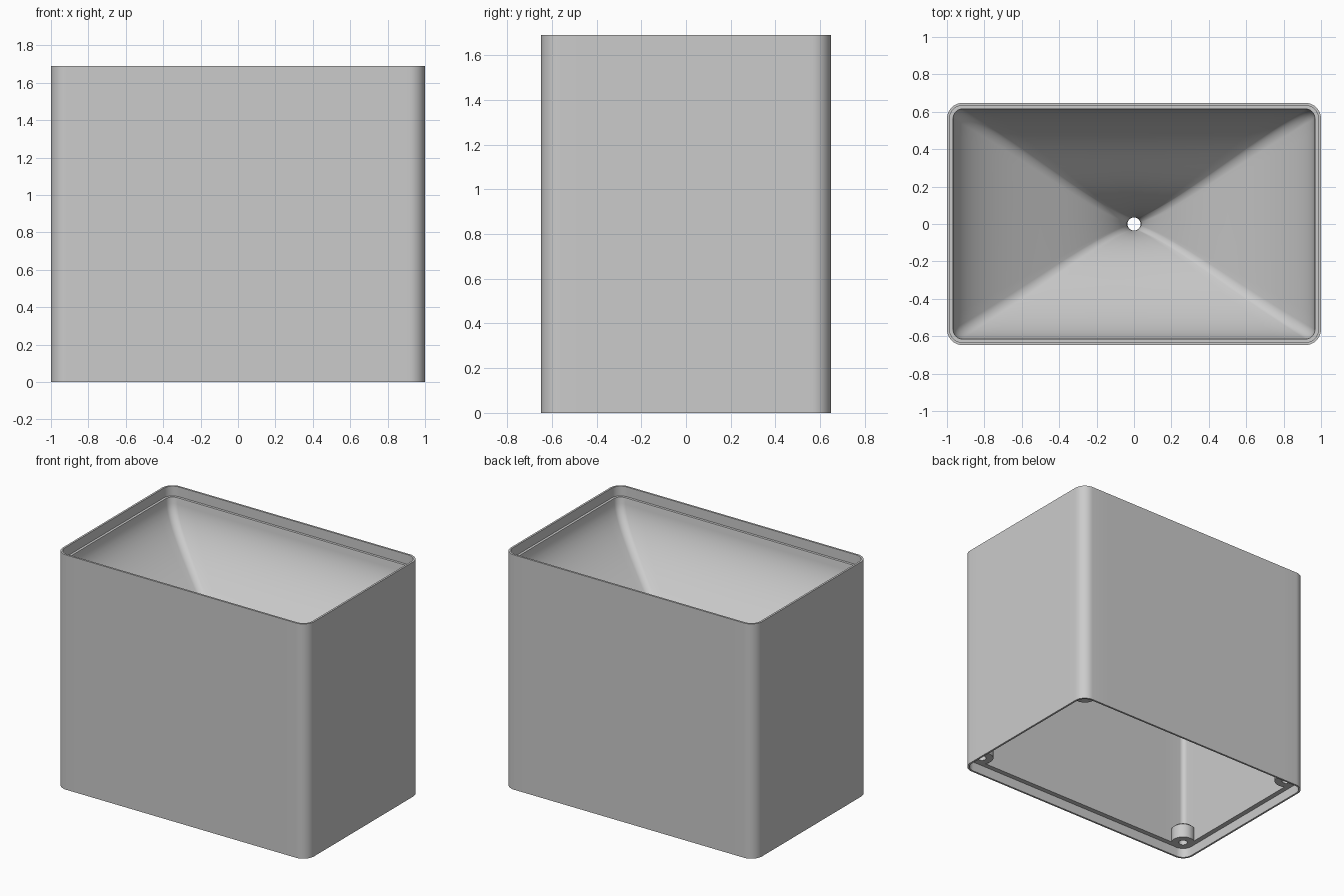
import bpy, bmesh, math
from mathutils import Vector

cube = bpy.data.objects.get("Cube")
if cube:
    bpy.data.objects.remove(cube, do_unlink=True)

HALF_X, HALF_Y, HEIGHT, CORNER = 1.0, 0.648, 1.69, 0.085
LEDGE_Z, OUTLET_Z, RECESS_Z = 1.61, 0.64, 0.07
ARC_STEPS, SIDE_STEPS, FUNNEL_STEPS = 10, 14, 28

grey = bpy.data.materials.new("light grey")
grey.use_nodes = True
colour = (0.6, 0.6, 0.6, 1)
grey.diffuse_color = colour
grey.node_tree.nodes["Principled BSDF"].inputs["Base Color"].default_value = colour


def finish(bm, name):
    bmesh.ops.recalc_face_normals(bm, faces=bm.faces)
    mesh = bpy.data.meshes.new(name)
    bm.to_mesh(mesh)
    bm.free()
    mesh.materials.append(grey)
    obj = bpy.data.objects.new(name, mesh)
    bpy.context.collection.objects.link(obj)
    bpy.ops.object.select_all(action="DESELECT")
    bpy.context.view_layer.objects.active = obj
    obj.select_set(True)
    bpy.ops.object.shade_smooth_by_angle(angle=math.radians(30))


def rounded_rect(inset):
    """Points and outward directions: corner arcs joined by divided straight sides."""
    hx, hy = HALF_X - inset, HALF_Y - inset
    r = CORNER - inset
    arcs = []
    for k, (sx, sy) in enumerate([(1, 1), (-1, 1), (-1, -1), (1, -1)]):
        centre = Vector((sx * (hx - r), sy * (hy - r)))
        angles = [(k + i / ARC_STEPS) * math.pi / 2 for i in range(ARC_STEPS + 1)]
        normals = [Vector((math.cos(a), math.sin(a))) for a in angles]
        arcs.append([(centre + r * n, n) for n in normals])
    outline = []
    for k, arc in enumerate(arcs):
        outline += arc
        (start, normal), (end, _) = arc[-1], arcs[(k + 1) % 4][0]
        outline += [(start.lerp(end, i / SIDE_STEPS), normal) for i in range(1, SIDE_STEPS)]
    return outline


def wall_ring(inset, z):
    return [(p.x, p.y, z) for p, _ in rounded_rect(inset)]


def funnel_ring(u, radius, drop=0):
    """Blend from the rectangular mouth to the round outlet, upright at both ends."""
    blend = u * u * (3 - 2 * u)
    z = LEDGE_Z + (OUTLET_Z - LEDGE_Z) * u - drop
    narrow = 1 - 0.35 * blend ** 3
    ring = []
    for p, normal in rounded_rect(0.034):
        spout = (p.normalized() + normal).normalized() * radius * blend
        ring.append((p.x * (1 - blend) + spout.x, p.y * (1 - blend) * narrow + spout.y, z))
    return ring


def loft(rings, name):
    """Skin a closed loop of rings."""
    bm = bmesh.new()
    loops = [[bm.verts.new(co) for co in ring] for ring in rings]
    n = len(loops[0])
    for a, b in zip(loops, loops[1:] + loops[:1]):
        for i in range(n):
            j = (i + 1) % n
            bm.faces.new((a[i], a[j], b[j], b[i]))
    finish(bm, name)


# Planter body: outer wall, top lip, funnel, hollow underside, bottom recess
rings = [wall_ring(0, 0), wall_ring(0, HEIGHT), wall_ring(0.014, HEIGHT),
         wall_ring(0.014, LEDGE_Z + 0.01), wall_ring(0.032, LEDGE_Z + 0.01)]
rings += [funnel_ring(i / FUNNEL_STEPS, 0.035) for i in range(FUNNEL_STEPS + 1)]
rings += [funnel_ring(1 - 0.8 * i / FUNNEL_STEPS, 0.06, 0.04)
          for i in range(FUNNEL_STEPS + 1)]
rings += [wall_ring(0.05, 1.48), wall_ring(0.05, RECESS_Z),
          wall_ring(0.014, RECESS_Z), wall_ring(0.014, 0)]
loft(rings, "planter_body")


# Corner bosses with screw holes
def boss(name, x, y):
    def circle(r, z):
        turns = [2 * math.pi * i / 32 for i in range(32)]
        return [(x + r * math.cos(a), y + r * math.sin(a), z) for a in turns]
    base = RECESS_Z - 0.002
    loft([circle(0.08, base), circle(0.08, 0.17), circle(0.065, 0.185),
          circle(0.001, 0.185), circle(0.001, 0.165), circle(0.03, 0.165),
          circle(0.03, base)], name)


for side, sx in (("left", 1), ("right", -1)):
    for end, sy in (("front", -1), ("back", 1)):
        boss(f"{end}_{side}_boss", sx * 0.905, sy * 0.553)
